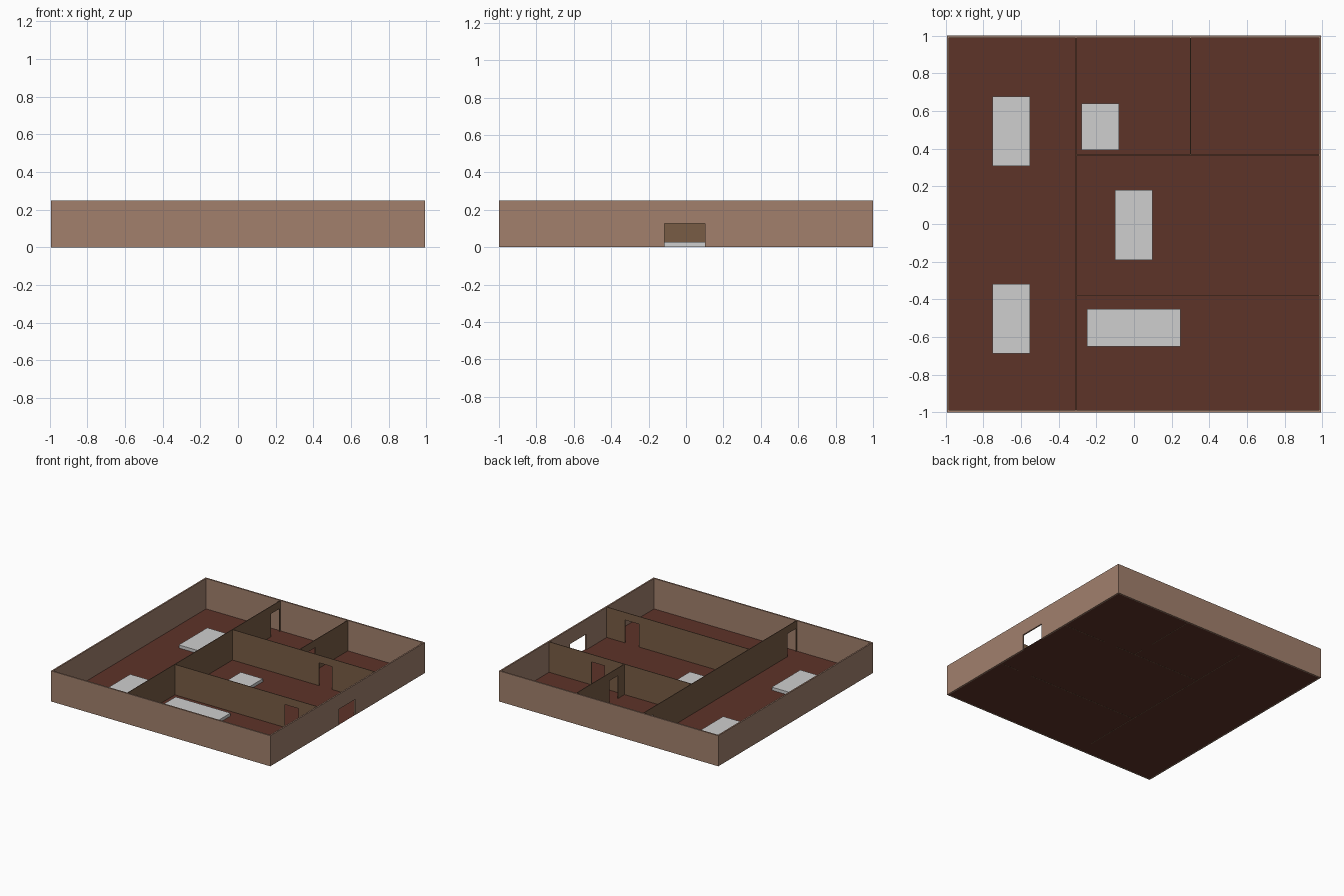
import bpy, bmesh
from mathutils import Vector

if "Cube" in bpy.data.objects:
    bpy.data.objects.remove(bpy.data.objects["Cube"])

W, D, H = 0.9925, 1.0, 0.25      # half width, half depth, wall height
T_OUT, T_IN = 0.012, 0.005       # wall thicknesses
DOOR_H = 0.188


def material(name, rgb):
    m = bpy.data.materials.new(name)
    m.diffuse_color = (*rgb, 1)
    m.use_nodes = True
    m.node_tree.nodes["Principled BSDF"].inputs["Base Color"].default_value = m.diffuse_color
    return m


outer_mat = material("light brown plaster", (0.36, 0.217, 0.152))
inner_mat = material("dark brown partition", (0.19, 0.108, 0.06))
floor_mat = material("red brown floor", (0.111, 0.033, 0.022))
slab_mat = material("pale grey", (0.62, 0.62, 0.62))


def extruded(name, points, offset, mat):
    """Flat outline, extruded by offset (none for a plain sheet)."""
    bm = bmesh.new()
    face = bm.faces.new([bm.verts.new(p) for p in points])
    if offset:
        out = bmesh.ops.extrude_face_region(bm, geom=[face], use_keep_orig=True)
        verts = [g for g in out["geom"] if isinstance(g, bmesh.types.BMVert)]
        bmesh.ops.translate(bm, verts=verts, vec=Vector(offset))
        bmesh.ops.recalc_face_normals(bm, faces=bm.faces[:])
    mesh = bpy.data.meshes.new(name)
    bm.to_mesh(mesh)
    bm.free()
    mesh.materials.append(mat)
    obj = bpy.data.objects.new(name, mesh)
    bpy.context.collection.objects.link(obj)
    return obj


def wall(name, axis, at, start, end, thick, mat, doors=(), door_h=DOOR_H):
    """Wall running along x or y, centred on 'at', with door notches."""
    outline = [(start, 0)]
    for a, b in doors:
        outline += [(a, 0), (a, door_h), (b, door_h), (b, 0)]
    outline += [(end, 0), (end, H), (start, H)]
    p = at - thick / 2
    if axis == "x":
        pts, off = [(s, p, z) for s, z in outline], (0, thick, 0)
    else:
        pts, off = [(p, s, z) for s, z in outline], (thick, 0, 0)
    extruded(name, pts, off, mat)


def rect(x0, x1, y0, y1, z):
    return [(x0, y0, z), (x1, y0, z), (x1, y1, z), (x0, y1, z)]


# Floor sheet
extruded("floor", rect(-W, W, -D, D, 0.001), None, floor_mat)

# Outer walls, entrance on the right
h = T_OUT / 2
wall("left_outer_wall", "y", -W + h, -D, D, T_OUT, outer_mat)
wall("right_outer_wall", "y", W - h, -D, D, T_OUT, outer_mat,
     [(-0.115, 0.102)], 0.128)
for name, y in (("front_outer_wall", -D + h), ("back_outer_wall", D - h)):
    wall(name, "x", y, -W + T_OUT, W - T_OUT, T_OUT, outer_mat)

# Partitions with doorways
xe, ye = W - T_OUT, D - T_OUT
wall("long_partition", "y", -0.308, -ye, ye, T_IN, inner_mat,
     [(-0.98, -0.867), (0.863, 0.975)])
wall("back_partition", "x", 0.367, -0.3055, xe, T_IN, inner_mat, [(0.48, 0.595)])
wall("front_partition", "x", -0.378, -0.3055, xe, T_IN, inner_mat, [(0.69, 0.815)])
wall("short_partition", "y", 0.30, 0.3695, ye, T_IN, inner_mat, [(0.455, 0.567)])

# Low floor slabs in the rooms
slabs = {
    "back_left_slab": (-0.752, -0.553, 0.309, 0.677),
    "front_left_slab": (-0.752, -0.553, -0.687, -0.319),
    "back_room_slab": (-0.278, -0.079, 0.394, 0.639),
    "middle_room_slab": (-0.101, 0.098, -0.192, 0.181),
    "front_room_slab": (-0.249, 0.247, -0.65, -0.45),
}
for name, r in slabs.items():
    extruded(name, rect(*r, 0.0015), (0, 0, 0.025), slab_mat)
